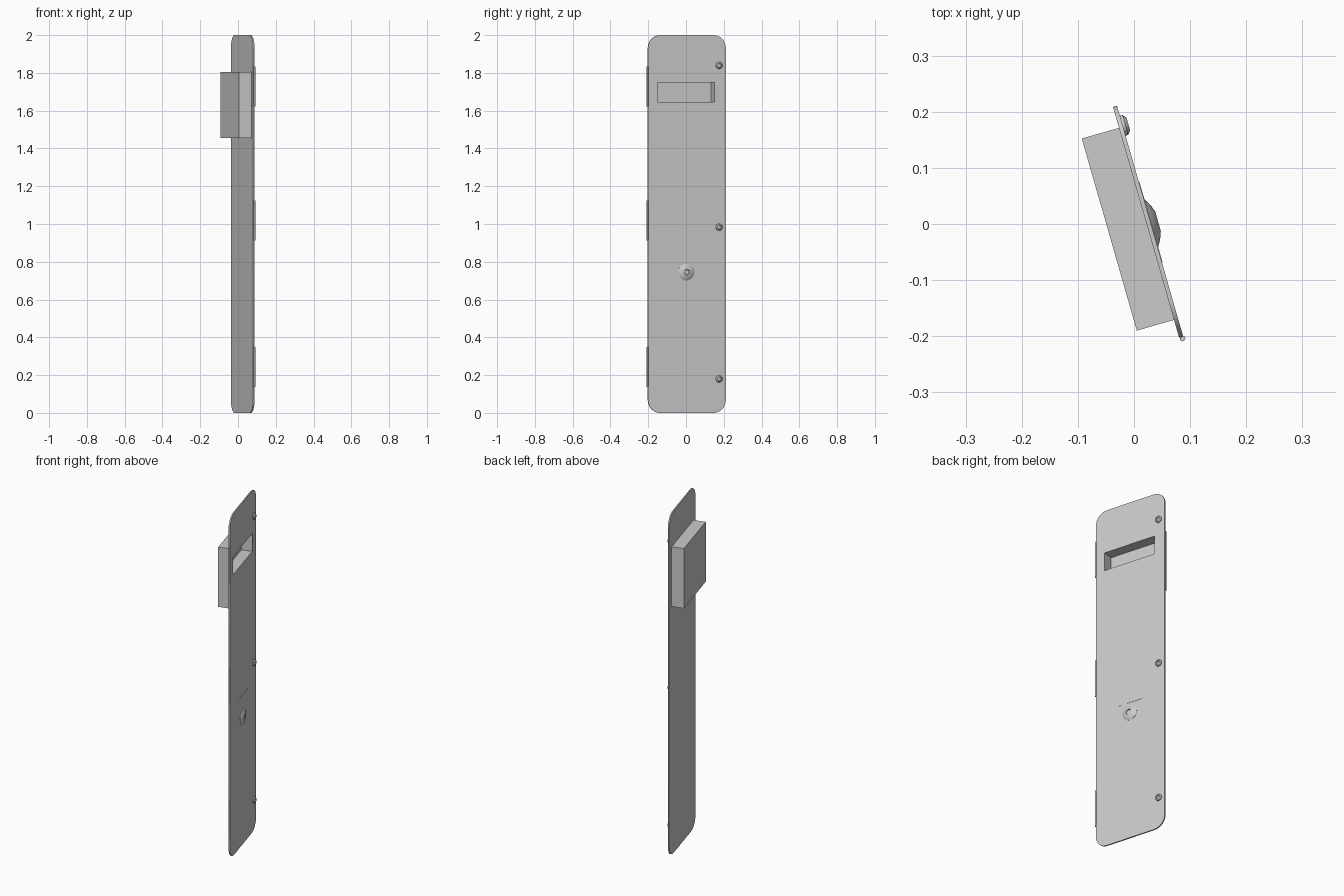
import bpy, bmesh, math
from mathutils import Matrix

if "Cube" in bpy.data.objects:
    bpy.data.objects.remove(bpy.data.objects["Cube"])

# Everything is laid out in panel space: x = outward normal, y = width, z = up,
# then turned about z by this angle.
TURN = Matrix.Rotation(math.radians(16), 4, 'Z')
FRONT, BACK = 0.029, 0.0215


def finish(name, bm, smooth=False):
    bmesh.ops.recalc_face_normals(bm, faces=bm.faces[:])
    bm.transform(TURN)
    me = bpy.data.meshes.new(name)
    bm.to_mesh(me)
    bm.free()
    ob = bpy.data.objects.new(name, me)
    bpy.context.collection.objects.link(ob)
    if smooth:
        bpy.context.view_layer.objects.active = ob
        ob.select_set(True)
        bpy.ops.object.shade_smooth_by_angle(angle=math.radians(35))
        ob.select_set(False)
    return ob


def box(name, x, y, z):
    bm = bmesh.new()
    bmesh.ops.create_cube(bm, size=1)
    for v in bm.verts:
        for i, (a, b) in enumerate((x, y, z)):
            v.co[i] = a if v.co[i] < 0 else b
    return finish(name, bm)


def lathe(name, profile, y, z, sides):
    # profile of (radius, height) turned about the panel normal
    bm = bmesh.new()
    rings = []
    for r, h in profile:
        rings.append([bm.verts.new((FRONT + h,
                                    y + r * math.cos(2 * math.pi * i / sides),
                                    z + r * math.sin(2 * math.pi * i / sides)))
                      for i in range(sides)])
    for a, b in zip(rings, rings[1:]):
        for i in range(sides):
            j = (i + 1) % sides
            bm.faces.new((a[i], a[j], b[j], b[i]))
    bm.faces.new(rings[0])
    bm.faces.new(rings[-1])
    return finish(name, bm, True)


def cut(ob, cutter):
    mod = ob.modifiers.new("slot", 'BOOLEAN')
    mod.operation = 'DIFFERENCE'
    mod.solver = 'EXACT'
    mod.object = cutter


# Rounded door panel
bm = bmesh.new()
y0, y1, r = -0.217, 0.211, 0.068
outline = []
for cy, cz, start in ((y1 - r, 2 - r, 0), (y0 + r, 2 - r, 90),
                      (y0 + r, r, 180), (y1 - r, r, 270)):
    for k in range(9):
        a = math.radians(start + k * 90 / 8)
        outline.append(bm.verts.new((BACK, cy + r * math.cos(a), cz + r * math.sin(a))))
face = bm.faces.new(outline)
ext = bmesh.ops.extrude_face_region(bm, geom=[face])
for v in ext['geom']:
    if isinstance(v, bmesh.types.BMVert):
        v.co.x = FRONT
panel = finish("door_panel", bm, True)

# Housing on the back with a pocket that opens through the panel
housing = box("rear_housing", (-0.0475, BACK), (-0.184, 0.172), (1.455, 1.805))
cutter = box("slot_cutter", (-0.032, 0.08), (-0.164, 0.148), (1.645, 1.75))
cutter.hide_render = True
cutter.hide_viewport = True
cutter.display_type = 'WIRE'
cut(panel, cutter)
cut(housing, cutter)

# Thin plate above the knob
box("label_plate", (FRONT - 0.001, FRONT + 0.0012), (-0.08, 0.07), (0.805, 0.875))

# Domed knob with a recessed centre
lathe("knob", [(0.044, -0.001), (0.044, 0.001), (0.038, 0.005), (0.029, 0.0095),
               (0.018, 0.0135), (0.015, 0.0135), (0.013, 0.009)], -0.007, 0.745, 24)

# Bolts down the free edge
for z in (1.84, 0.983, 0.18):
    lathe("bolt", [(0.019, -0.001), (0.018, 0.005), (0.012, 0.0105),
                   (0.009, 0.0105), (0.008, 0.006)], 0.174, z, 16)

# Hinge barrels down the other edge
for z in (1.727, 1.018, 0.242):
    bm = bmesh.new()
    bmesh.ops.create_cone(bm, cap_ends=True, segments=16, radius1=0.005, radius2=0.005,
                          depth=0.212, matrix=Matrix.Translation((0.027, -0.22, z)))
    finish("hinge_barrel", bm, True)
